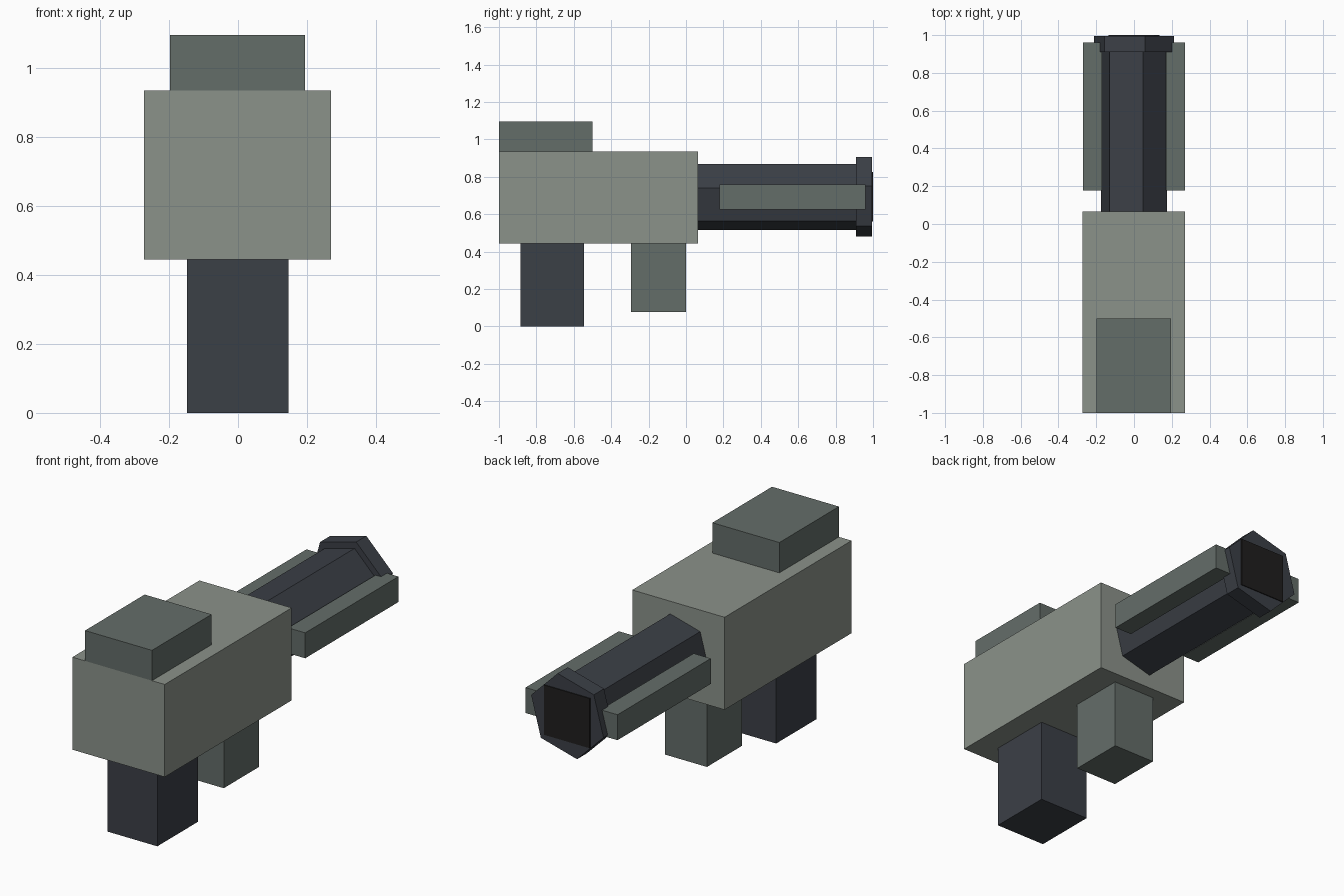
import bpy
import math

old = bpy.data.objects.get("Cube")
if old:
    bpy.data.objects.remove(old, do_unlink=True)


def material(name, rgb):
    mat = bpy.data.materials.new(name)
    mat.use_nodes = True
    color = (*rgb, 1.0)
    mat.diffuse_color = color
    mat.node_tree.nodes["Principled BSDF"].inputs["Base Color"].default_value = color
    return mat


sage = material("sage grey", (0.258, 0.287, 0.254))
slate = material("slate green", (0.127, 0.153, 0.141))
gunmetal = material("dark gunmetal", (0.044, 0.050, 0.062))
black = material("bore black", (0.014, 0.013, 0.013))


def finish(name, mat):
    obj = bpy.context.object
    obj.name = obj.data.name = name
    bpy.ops.object.transform_apply(location=False, rotation=True, scale=True)
    obj.data.materials.append(mat)
    return obj


def box(name, mat, x, y, z):
    """Box given by its (low, high) range on each axis."""
    ranges = (x, y, z)
    bpy.ops.mesh.primitive_cube_add(size=1, location=[sum(r) / 2 for r in ranges])
    bpy.context.object.scale = [r[1] - r[0] for r in ranges]
    return finish(name, mat)


AXIS_Z = 0.693


def hex_tube(name, mat, radius, y):
    """Six-sided prism along y, with a corner 15 degrees above +x."""
    bpy.ops.mesh.primitive_cylinder_add(
        vertices=6, radius=radius, depth=y[1] - y[0],
        location=(0, sum(y) / 2, AXIS_Z))
    obj = bpy.context.object
    # Turn the first corner to the wanted angle, then lay the prism along y
    first = obj.data.vertices[0].co
    spin = math.radians(-15) - math.atan2(first.y, first.x)
    obj.rotation_euler = (math.pi / 2, 0, 0)
    for v in obj.data.vertices:
        a = math.atan2(v.co.y, v.co.x) + spin + math.radians(30)
        v.co.x, v.co.y = radius * math.cos(a), radius * math.sin(a)
    return finish(name, mat)


# Main housing and the raised block on top
box("body", sage, (-0.272, 0.27), (-1, 0.065), (0.445, 0.936))
box("top_block", slate, (-0.198, 0.195), (-1, -0.5), (0.936, 1.097))

# Handles underneath
box("rear_grip", gunmetal, (-0.148, 0.146), (-0.885, -0.545), (0, 0.445))
box("front_grip", slate, (-0.123, 0.123), (-0.295, 0), (0.077, 0.445))

# Barrel, muzzle ring and dark bore plate
hex_tube("barrel", gunmetal, 0.182, (0.06, 0.93))
hex_tube("muzzle_ring", gunmetal, 0.22, (0.91, 0.995))
box("bore_plate", black, (-0.135, 0.135), (0.992, 1), (AXIS_Z - 0.132, AXIS_Z + 0.132))

# Side rails
for side, name in ((1, "left_rail"), (-1, "right_rail")):
    box(name, slate, sorted((side * 0.17, side * 0.27)), (0.178, 0.96), (0.625, 0.76))
